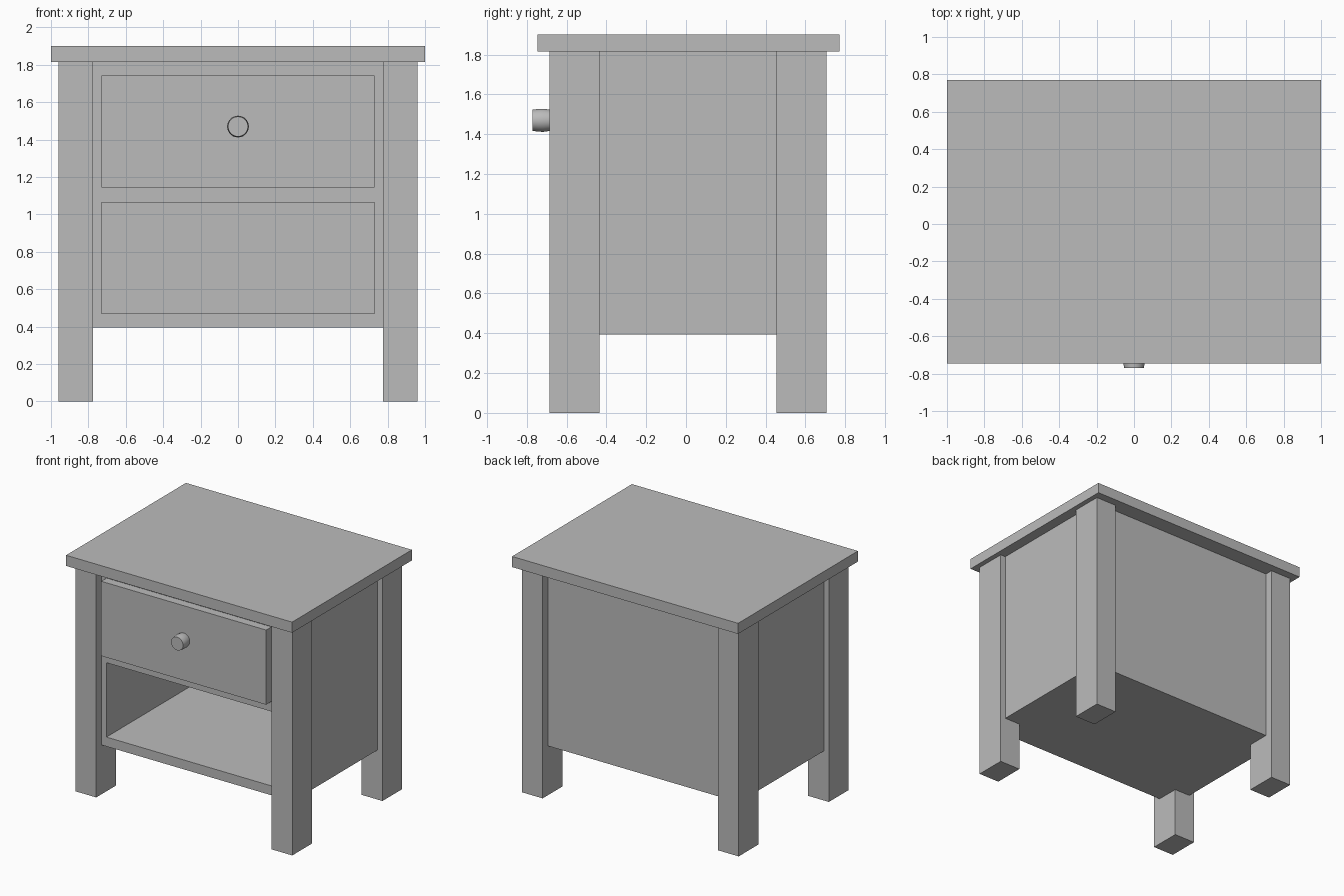
import bpy
import bmesh
import math
from mathutils import Matrix

default = bpy.data.objects.get("Cube")
if default:
    bpy.data.objects.remove(default, do_unlink=True)

GREY = (0.5, 0.5, 0.5, 1.0)
paint = bpy.data.materials.new("plain grey")
paint.diffuse_color = GREY
paint.use_nodes = True
paint.node_tree.nodes["Principled BSDF"].inputs["Base Color"].default_value = GREY


def finish(name, bm):
    bmesh.ops.recalc_face_normals(bm, faces=bm.faces)
    mesh = bpy.data.meshes.new(name)
    bm.to_mesh(mesh)
    bm.free()
    mesh.materials.append(paint)
    obj = bpy.data.objects.new(name, mesh)
    bpy.context.collection.objects.link(obj)
    return obj


def box_mesh(low, high):
    bm = bmesh.new()
    bmesh.ops.create_cube(bm, size=1)
    for v in bm.verts:
        v.co = [b if c > 0 else a for a, b, c in zip(low, high, v.co)]
    return bm


def box(name, low, high):
    return finish(name, box_mesh(low, high))


# Overhanging top board
box("top_board", (-1, -0.745, 1.815), (1, 0.77, 1.9))

# Four square-cut legs
for side, x in (("right", -0.96), ("left", 0.775)):
    for end, y in (("front", -0.685), ("back", 0.455)):
        box(f"{end}_{side}_leg", (x, y, 0), (x + 0.185, y + 0.25, 1.815))

# Cabinet body with an open shelf recessed into its front
bm = box_mesh((-0.915, -0.62, 0.395), (0.915, 0.64, 1.815))
bm.normal_update()
front = min(bm.faces, key=lambda f: f.calc_center_median().y)
bmesh.ops.inset_individual(bm, faces=[front], thickness=0.1)
for v in front.verts:
    v.co.x = math.copysign(0.73, v.co.x)
    v.co.z = 0.47 if v.co.z < 1 else 1.065
shelf_back = bmesh.ops.extrude_discrete_faces(bm, faces=[front])["faces"][0]
for v in shelf_back.verts:
    v.co.y = 0.56
finish("cabinet_body", bm)

# Raised drawer front
box("drawer_front", (-0.73, -0.687, 1.145), (0.73, -0.61, 1.742))

# Round knob, gently bulged, turned from a profile of (distance, radius)
bm = bmesh.new()
profile = ((0, 0.054), (0.03, 0.058), (0.055, 0.057), (0.083, 0.053))
sides = 32
rings = []
for depth, radius in profile:
    ring = bmesh.ops.create_circle(bm, segments=sides, radius=radius)["verts"]
    for v in ring:
        v.co.z = depth
    rings.append(ring)
for a, b in zip(rings, rings[1:]):
    for i in range(sides):
        j = (i + 1) % sides
        bm.faces.new((a[i], a[j], b[j], b[i]))
bm.faces.new(rings[0])
bm.faces.new(rings[-1])
bm.transform(Matrix.Translation((0, -0.687, 1.47)) @ Matrix.Rotation(math.pi / 2, 4, "X"))
knob = finish("drawer_knob", bm)
bpy.ops.object.select_all(action="DESELECT")
knob.select_set(True)
bpy.context.view_layer.objects.active = knob
bpy.ops.object.shade_smooth_by_angle(angle=math.radians(35))
